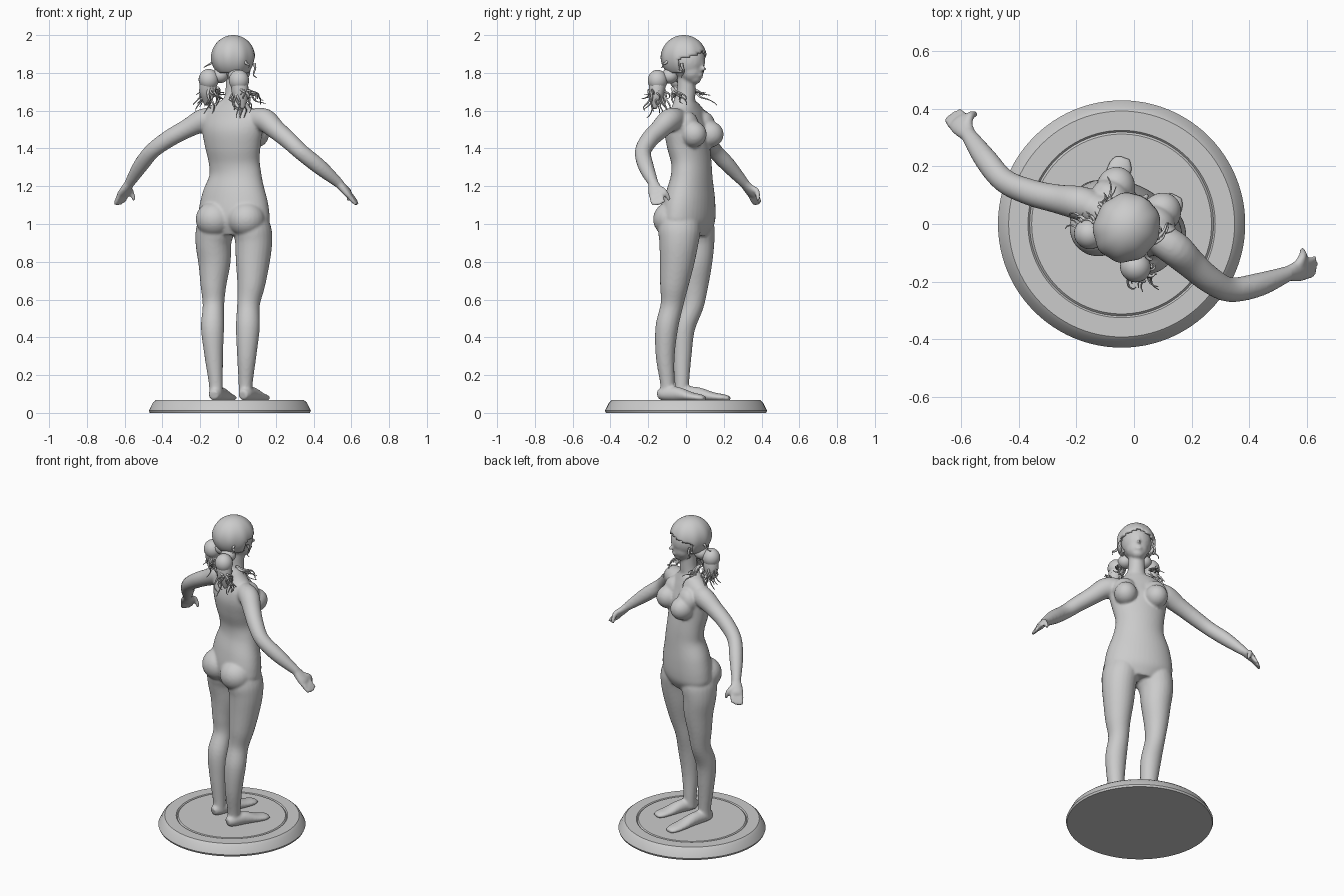
import bpy, bmesh, math, random
from mathutils import Vector as V, Matrix as M

if "Cube" in bpy.data.objects:
    bpy.data.objects.remove(bpy.data.objects["Cube"])
random.seed(4)


def finish(name, bm):
    bmesh.ops.recalc_face_normals(bm, faces=bm.faces)
    for f in bm.faces:
        f.smooth = True
    me = bpy.data.meshes.new(name)
    bm.to_mesh(me)
    bm.free()
    ob = bpy.data.objects.new(name, me)
    bpy.context.collection.objects.link(ob)
    return ob


def frame(yaw):
    # sideways and forward directions for a body part turned by yaw degrees
    r = math.radians(yaw)
    return V((math.cos(r), math.sin(r), 0)), V((-math.sin(r), math.cos(r), 0))


def ball(bm, c, r, yaw=0, seg=24):
    m = M.Translation(V(c)) @ M.Rotation(math.radians(yaw), 4, 'Z') @ M.Diagonal((*r, 1))
    return bmesh.ops.create_uvsphere(bm, u_segments=seg, v_segments=seg * 2 // 3, radius=1, matrix=m)["verts"]


def loft(bm, keys, side=(1, 0, 0), steps=5, n=24):
    # keys: x, y, z, half width along side, half depth; smoothed between keys
    k = [V(q) for q in keys]
    pts = []
    for i in range(len(k) - 1):
        p0, p1, p2, p3 = k[max(i - 1, 0)], k[i], k[i + 1], k[min(i + 2, len(k) - 1)]
        for s in range(steps):
            t = s / steps
            pts.append(0.5 * (2 * p1 + (p2 - p0) * t + (2 * p0 - 5 * p1 + 4 * p2 - p3) * t * t
                              + (3 * p1 - p0 - 3 * p2 + p3) * t ** 3))
    pts.append(k[-1])
    rings = []
    for i, p in enumerate(pts):
        c = V(p[:3])
        t = (V(pts[min(i + 1, len(pts) - 1)][:3]) - V(pts[max(i - 1, 0)][:3])).normalized()
        u = V(side)
        u = (u - t * u.dot(t)).normalized()
        w = t.cross(u)
        rings.append([bm.verts.new(c + u * p[3] * math.cos(a) + w * p[4] * math.sin(a))
                      for a in (2 * math.pi * j / n for j in range(n))])
    for r0, r1 in zip(rings, rings[1:]):
        for j in range(n):
            bm.faces.new((r0[j], r0[(j + 1) % n], r1[(j + 1) % n], r1[j]))
    bm.faces.new(rings[0][::-1])
    bm.faces.new(rings[-1])


# round base with a bevelled rim and a ring groove
bm = bmesh.new()
prof = [(0, 0), (.424, 0), (.429, .012), (.407, .055), (.392, .068), (.325, .068),
        (.319, .061), (.312, .068), (0, .068)]
vs = [bm.verts.new((r, 0, z)) for r, z in prof]
es = [bm.edges.new(e) for e in zip(vs, vs[1:])]
bmesh.ops.spin(bm, geom=vs + es, cent=(0, 0, 0), axis=(0, 0, 1), angle=2 * math.pi, steps=96)
bmesh.ops.remove_doubles(bm, verts=bm.verts, dist=1e-4)
base = finish("round_base", bm)
base.location.x = -.043
base.data.shade_smooth()
bpy.context.view_layer.objects.active = base
base.select_set(True)
bpy.ops.object.shade_smooth_by_angle(angle=math.radians(25))

# torso and neck
bm = bmesh.new()
su, sf = frame(-26)
loft(bm, [(-.022, .01, .94, .13, .09), (-.022, .012, 1.0, .195, .118), (-.022, .015, 1.06, .2, .124),
          (-.02, .022, 1.15, .182, .116), (-.014, .03, 1.25, .148, .1), (-.02, .028, 1.33, .143, .096),
          (-.028, .012, 1.42, .158, .1), (-.03, .003, 1.5, .172, .1), (-.028, 0, 1.57, .172, .08),
          (-.024, -.004, 1.615, .125, .066), (-.02, -.006, 1.65, .07, .056), (-.018, 0, 1.69, .05, .05),
          (-.015, .005, 1.8, .048, .05)], su, n=40)
cu, cf = frame(-29)
hu, hf = frame(-20)
for s in (-1, 1):
    ball(bm, V((-.03, 0, 1.475)) + cu * s * .09 + cf * .093, (.068, .075, .07), -29 - s * 12)
    ball(bm, V((-.03, 0, 1.52)) + cu * s * .09 + cf * .06, (.07, .055, .075), -29)
    ball(bm, V((-.022, .005, 1.025)) + hu * s * .09 - hf * .052, (.1, .1, .095), -20)

# legs
loft(bm, [(-.115, .03, 1.05, .08, .1), (-.122, .04, .97, .1, .112), (-.13, .047, .9, .095, .104),
          (-.125, .05, .8, .086, .09), (-.13, .045, .68, .069, .074), (-.13, .034, .57, .057, .06),
          (-.135, -.01, .45, .061, .058), (-.128, -.02, .3, .049, .049), (-.117, -.022, .15, .037, .038),
          (-.117, -.025, .085, .037, .04)])
loft(bm, [(.07, -.03, 1.05, .08, .1), (.077, -.035, .97, .1, .112), (.083, -.038, .9, .098, .104),
          (.078, -.047, .8, .09, .092), (.07, -.062, .68, .074, .076), (.055, -.075, .57, .06, .06),
          (.052, -.102, .45, .063, .06), (.046, -.11, .3, .051, .05), (.04, -.098, .15, .037, .038),
          (.04, -.1, .085, .037, .04)])

# feet
for heel, toe in (((-.13, -.068), (-.037, .232)), ((.025, -.145), (.145, .1))):
    h, d = V((*heel, 0)), V((*toe, 0)) - V((*heel, 0))
    row = [(0, .093, .024, .026), (.12, .1, .036, .036), (.4, .1, .038, .038),
           (.7, .086, .045, .024), (.9, .08, .042, .018), (1, .076, .026, .011)]
    loft(bm, [(*(h + d * f)[:2], z, a, b) for f, z, a, b in row], (d.y, -d.x, 0))

# arms, palms, fingers and thumbs
arms = (
    ([(-.11, .04, 1.55, .06, .055), (-.18, .07, 1.55, .062, .06), (-.27, .088, 1.505, .05, .05),
      (-.36, .11, 1.455, .046, .046), (-.45, .15, 1.39, .042, .042), (-.515, .225, 1.31, .04, .04),
      (-.575, .31, 1.215, .026, .027)], (.75, .5, .2), (-.605, .35, 1.165), (-.632, .383, 1.1), (-.548, .38, 1.125)),
    ([(.07, -.04, 1.55, .06, .055), (.14, -.085, 1.55, .062, .06), (.2, -.14, 1.5, .052, .052),
      (.265, -.195, 1.445, .047, .047), (.335, -.228, 1.38, .043, .043), (.435, -.21, 1.3, .041, .041),
      (.535, -.172, 1.215, .026, .027)], (.1, .95, .2), (.58, -.16, 1.165), (.635, -.145, 1.1), (.583, -.088, 1.125)))
for path, w, palm, tip, thumb in arms:
    w, palm, tip, thumb, wrist = V(w).normalized(), V(palm), V(tip), V(thumb), V(path[-1][:3])
    loft(bm, path, (0, 0, 1))
    loft(bm, [(*wrist, .027, .024), (*wrist.lerp(palm, .5), .036, .022), (*palm, .041, .02),
              (*palm.lerp(tip, .2), .036, .016)], w)
    for k in (-1.5, -.5, .5, 1.5):
        a, b = palm + w * k * .018, tip + w * k * .019
        b = a.lerp(b, 1 - .08 * abs(k))
        loft(bm, [(*a, .013, .013), (*a.lerp(b, .5), .0125, .0125), (*b, .009, .009)], w, n=10)
    loft(bm, [(*wrist.lerp(palm, .4), .018, .018), (*(palm + w * .045), .016, .016),
              (*thumb, .01, .01)], (0, 0, 1), n=10)

# head with jaw, nose, lips and brow
HY = -32
u, f = frame(HY)
hc = V((-.025, -.012, 0))
for fw, z, r in ((.02, 1.865, (.088, .1, .105)), (.05, 1.81, (.066, .062, .065)), (.068, 1.772, (.038, .036, .032)),
                 (.122, 1.822, (.011, .018, .014)), (.11, 1.845, (.009, .014, .03)),
                 (.105, 1.788, (.022, .012, .011)), (.088, 1.868, (.055, .03, .016))):
    ball(bm, hc + f * fw + V((0, 0, z)), r, HY)
body = finish("body", bm)
rm = body.modifiers.new("fuse", 'REMESH')
rm.mode, rm.voxel_size, rm.use_smooth_shade = 'VOXEL', .0075, True
sm = body.modifiers.new("soften", 'SMOOTH')
sm.factor, sm.iterations = .5, 6

# hair cap with an opening for the face
bm = bmesh.new()
cap = ball(bm, (0, 0, 0), (1, 1, 1), 0, 48)
bmesh.ops.delete(bm, geom=[v for v in cap if v.co.z < -.72 or
                           (v.co.y > .3 and v.co.z < .22 - .35 * abs(v.co.x))], context='VERTS')
for v in bm.verts:
    lock = 1 + .02 * math.sin(9 * math.atan2(v.co.y, v.co.x)) * (1 - abs(v.co.z))
    v.co = V((v.co.x * .113 * lock, v.co.y * .124 * lock, v.co.z * .118))
hair = finish("hair_cap", bm)
hair.location = hc + V((0, 0, 1.882))
hair.rotation_euler.z = math.radians(HY)
so = hair.modifiers.new("thickness", 'SOLIDIFY')
so.thickness, so.offset = .014, -1

# two hair tails: bun and tapered lock
tails = ((V((-.155, -.035, 1.755)), V((-.17, -.01, 1.63))), (V((.005, -.15, 1.75)), V((.025, -.165, 1.61))))
for (c, e), name in zip(tails, ("left_hair_tail", "right_hair_tail")):
    bm = bmesh.new()
    ball(bm, c + V((0, 0, .01)), (.054, .052, .056), HY)
    ball(bm, c.lerp(hc + V((0, 0, 1.8)), .45) + V((0, 0, .01)), (.045, .045, .04))
    loft(bm, [(*c, .045, .045), (*c.lerp(e, .5), .042, .038), (*e, .008, .008)], n=16)
    finish(name, bm)

# loose curls hanging from the tails and flicking off the cap
cu_data = bpy.data.curves.new("hair_curls", 'CURVE')
cu_data.dimensions = '3D'
cu_data.bevel_depth, cu_data.bevel_resolution, cu_data.use_fill_caps = .007, 1, True


def strand(start, end, curl):
    sp = cu_data.splines.new('POLY')
    n = 12
    sp.points.add(n - 1)
    ph = random.uniform(0, 6)
    for i, p in enumerate(sp.points):
        t = i / (n - 1)
        q = start.lerp(end, t) + V((math.cos(ph + 7 * t), math.sin(ph + 7 * t), .4 * math.sin(ph + 9 * t))) * curl * t
        p.co, p.radius = (*q, 1), 1.25 - t


for c, e in tails:
    for i in range(20):
        a = random.uniform(0, 2 * math.pi)
        r = random.uniform(.03, .08)
        strand(c + V((math.cos(a) * .03, math.sin(a) * .03, -.03)),
               V((e.x + math.cos(a) * r, e.y + math.sin(a) * r, random.uniform(1.56, 1.69))), .018)
for s in (-1, 1):
    for i in range(6):
        strand(hc + u * s * .085 + V((0, 0, 1.72)) - f * .02,
               hc + u * s * random.uniform(.09, .14) + f * random.uniform(.04, .13)
               + V((0, 0, random.uniform(1.63, 1.69))), .018)
    strand(hc + u * s * .1 + f * .05 + V((0, 0, 1.85)), hc + u * s * .1 + f * .06 + V((0, 0, 1.77)), .012)
    strand(hc + u * s * .1 - f * .04 + V((0, 0, 1.86)), hc + u * s * .14 - f * .06 + V((0, 0, 1.83)), .01)
bpy.context.collection.objects.link(bpy.data.objects.new("hair_curls", cu_data))
